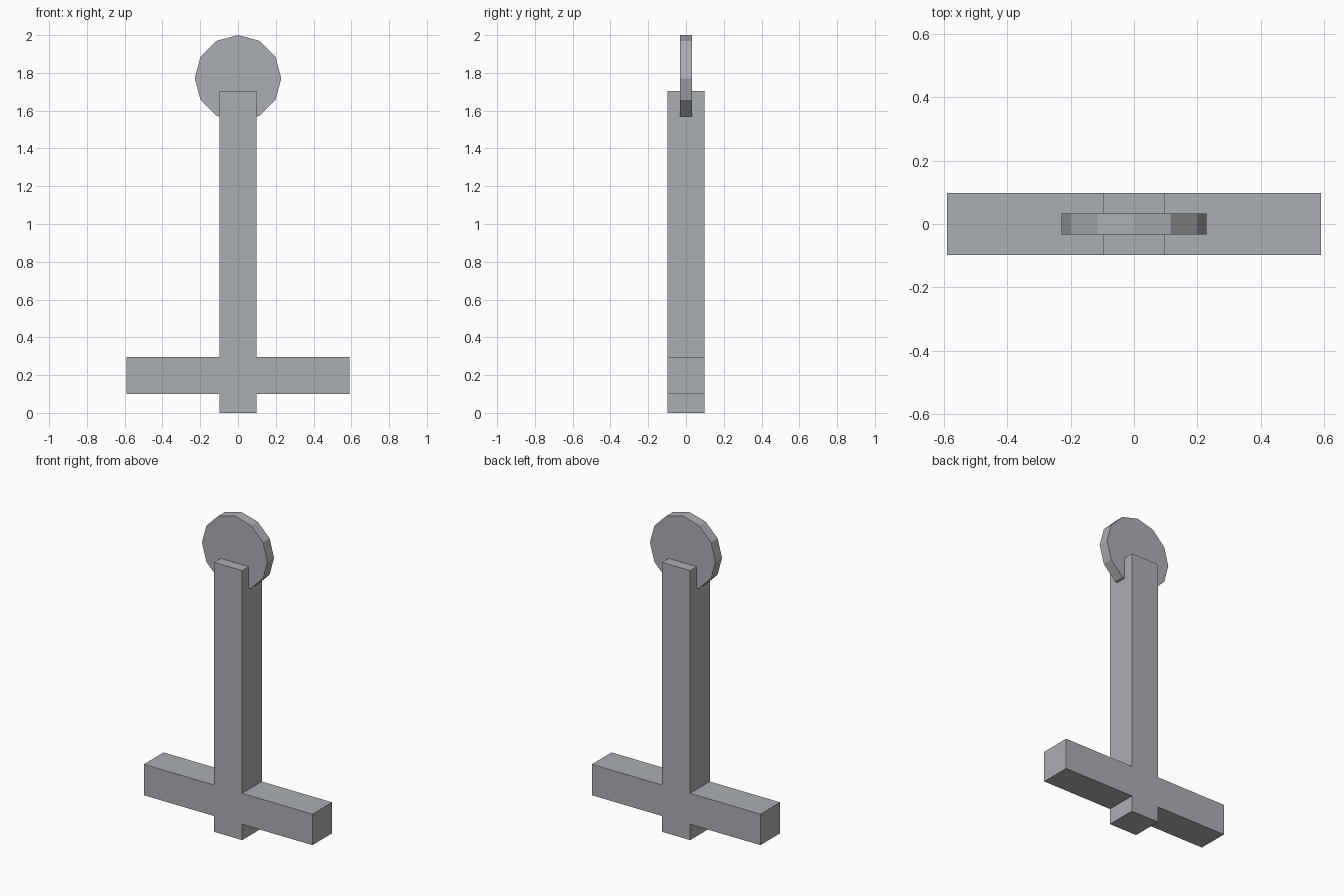
import bpy, bmesh, math
from mathutils import Matrix

if "Cube" in bpy.data.objects:
    bpy.data.objects.remove(bpy.data.objects["Cube"])

grey = bpy.data.materials.new("cool grey")
grey.diffuse_color = (0.41, 0.43, 0.45, 1)
grey.use_nodes = True
grey.node_tree.nodes["Principled BSDF"].inputs["Base Color"].default_value = grey.diffuse_color


def finish(name, bm):
    bmesh.ops.recalc_face_normals(bm, faces=bm.faces)
    mesh = bpy.data.meshes.new(name)
    bm.to_mesh(mesh)
    bm.free()
    mesh.materials.append(grey)
    obj = bpy.data.objects.new(name, mesh)
    bpy.context.collection.objects.link(obj)


# Post with crossbar: mirrored cross outline extruded through its depth
half, arm = 0.098, 0.59
right = [(half, 0), (half, 0.1), (arm, 0.1), (arm, 0.296), (half, 0.296), (half, 1.705)]
outline = right + [(-x, z) for x, z in reversed(right)]
bm = bmesh.new()
face = bm.faces.new([bm.verts.new((x, -half, z)) for x, z in outline])
ext = bmesh.ops.extrude_face_region(bm, geom=[face], use_keep_orig=True)
verts = [v for v in ext["geom"] if isinstance(v, bmesh.types.BMVert)]
bmesh.ops.translate(bm, vec=(0, 2 * half, 0), verts=verts)
finish("post_and_crossbar", bm)

# Twelve-sided pommel disc, one corner pointing straight up
radius = 0.229
bm = bmesh.new()
bmesh.ops.create_cone(bm, cap_ends=True, segments=12, radius1=radius, radius2=radius, depth=0.066,
                      matrix=Matrix.Translation((0, 0, 2 - radius)) @ Matrix.Rotation(math.pi / 2, 4, 'X'))
finish("pommel_disc", bm)
